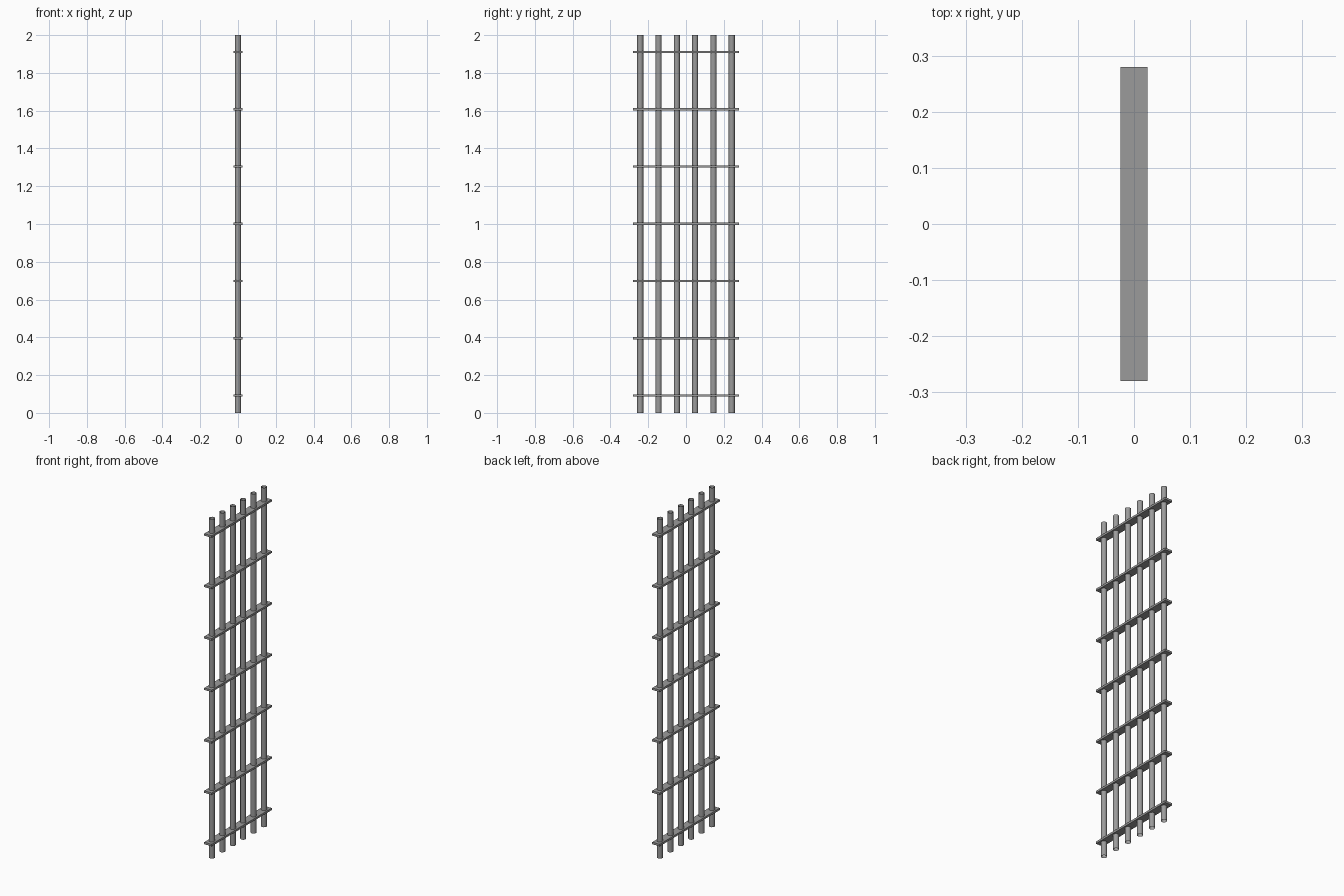
import bpy

if "Cube" in bpy.data.objects:
    bpy.data.objects.remove(bpy.data.objects["Cube"])

BAR_R, BAR_GAP = 0.016, 0.0969
RAIL_GAP, RAIL_MID = 0.303, 1.001

iron = bpy.data.materials.new("dark_iron")
iron.diffuse_color = (0.33, 0.33, 0.33, 1)
iron.use_nodes = True
iron.node_tree.nodes["Principled BSDF"].inputs["Base Color"].default_value = iron.diffuse_color


def shade(obj):
    bpy.ops.object.select_all(action='DESELECT')
    obj.select_set(True)
    bpy.context.view_layer.objects.active = obj
    bpy.ops.object.shade_smooth_by_angle(angle=0.6)


# Six round upright bars, open at the ends
for i in range(6):
    bpy.ops.mesh.primitive_cylinder_add(
        vertices=12, radius=BAR_R, depth=2, end_fill_type='NOTHING',
        location=(0, (i - 2.5) * BAR_GAP, 1))
    bar = bpy.context.object
    bar.name = f"upright_bar_{i + 1}"
    bar.data.materials.append(iron)
    shade(bar)

# Seven flat cross rails
for i in range(7):
    bpy.ops.mesh.primitive_cube_add(
        size=1, location=(0, 0, RAIL_MID + (i - 3) * RAIL_GAP))
    rail = bpy.context.object
    rail.name = f"cross_rail_{i + 1}"
    rail.scale = (0.048, 0.56, 0.012)
    bpy.ops.object.transform_apply(location=False, rotation=False, scale=True)
    rail.data.materials.append(iron)
